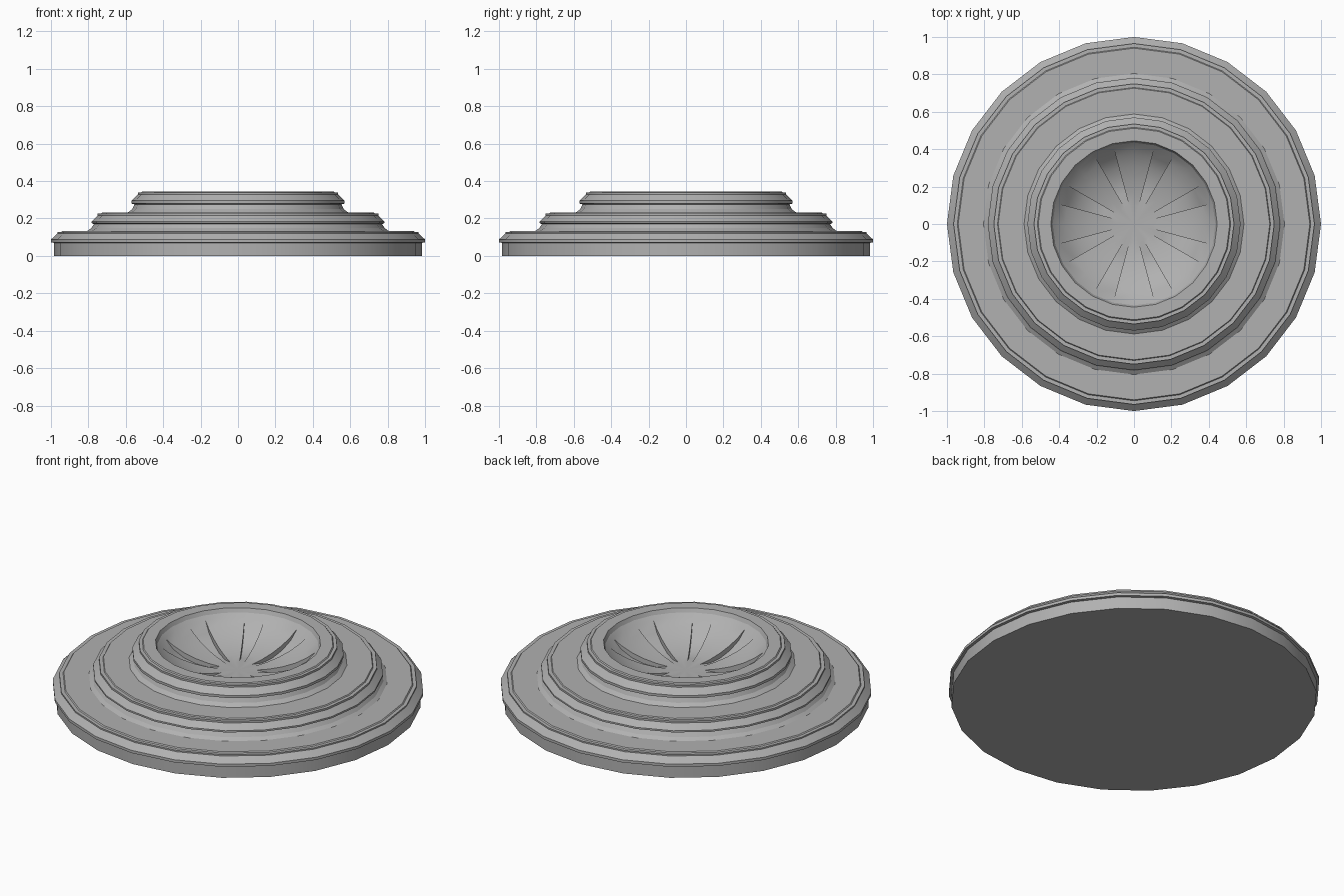
import bpy, bmesh, math

if "Cube" in bpy.data.objects:
    bpy.data.objects.remove(bpy.data.objects["Cube"])

SIDES = 24
# Stepped outer moulding, (radius, height) from the base up
outer = [(.985, 0), (.985, .07), (1, .072), (1, .088), (.965, .12), (.965, .128), (.945, .128), (.94, .134),
         (.805, .134), (.785, .148), (.77, .17), (.782, .175), (.782, .185), (.75, .216),
         (.75, .227), (.73, .227), (.726, .233),
         (.588, .233), (.565, .25), (.553, .275), (.57, .28), (.57, .295), (.535, .328),
         (.535, .339), (.517, .339), (.512, .345)]
# Rim and round bowl, going inwards, with the groove depth at each ring
bowl = [(.445, .345, 0), (.435, .322, 0), (.415, .302, 0), (.37, .268, .022), (.31, .236, .03),
        (.24, .211, .03), (.17, .195, .022), (.10, .186, 0)]
profile = outer + [(r, z) for r, z, d in bowl]

bm = bmesh.new()
rings = [[bm.verts.new((r * math.cos(2 * math.pi * k / SIDES),
                        r * math.sin(2 * math.pi * k / SIDES), z))
          for k in range(SIDES)] for r, z in profile]

# Side faces; remember those that become the eight bowl grooves
first_groove = len(outer) + 2
grooves = []
for i in range(len(rings) - 1):
    a, b = rings[i], rings[i + 1]
    for k in range(SIDES):
        j = (k + 1) % SIDES
        f = bm.faces.new((a[k], a[j], b[j], b[k]))
        if i >= first_groove and k % 3 == 1:
            grooves.append(f)

# Underside and bowl centre
bm.faces.new(rings[0][::-1])
centre = bm.verts.new((0, 0, .184))
for k in range(SIDES):
    bm.faces.new((rings[-1][k], rings[-1][(k + 1) % SIDES], centre))
bm.normal_update()

# Sink the grooves into the bowl, fading out at both ends
res = bmesh.ops.extrude_face_region(bm, geom=grooves)
sunk = [g for g in res["geom"] if isinstance(g, bmesh.types.BMVert)]
bmesh.ops.delete(bm, geom=[f for f in grooves if f.is_valid], context='FACES_ONLY')
for v in sunk:
    r = math.hypot(v.co.x, v.co.y)
    v.co.z -= min(bowl, key=lambda p: abs(p[0] - r))[2]
bmesh.ops.remove_doubles(bm, verts=bm.verts, dist=.0002)
bmesh.ops.recalc_face_normals(bm, faces=bm.faces)

mesh = bpy.data.meshes.new("stepped_round_base")
bm.to_mesh(mesh)
bm.free()
base = bpy.data.objects.new("stepped_round_base", mesh)
bpy.context.collection.objects.link(base)

# Dark grey stone
stone = bpy.data.materials.new("dark_grey_stone")
stone.diffuse_color = (.44, .44, .44, 1)
stone.use_nodes = True
stone.node_tree.nodes["Principled BSDF"].inputs["Base Color"].default_value = stone.diffuse_color
mesh.materials.append(stone)

bpy.context.view_layer.objects.active = base
base.select_set(True)
bpy.ops.object.shade_smooth_by_angle(angle=math.radians(18))
